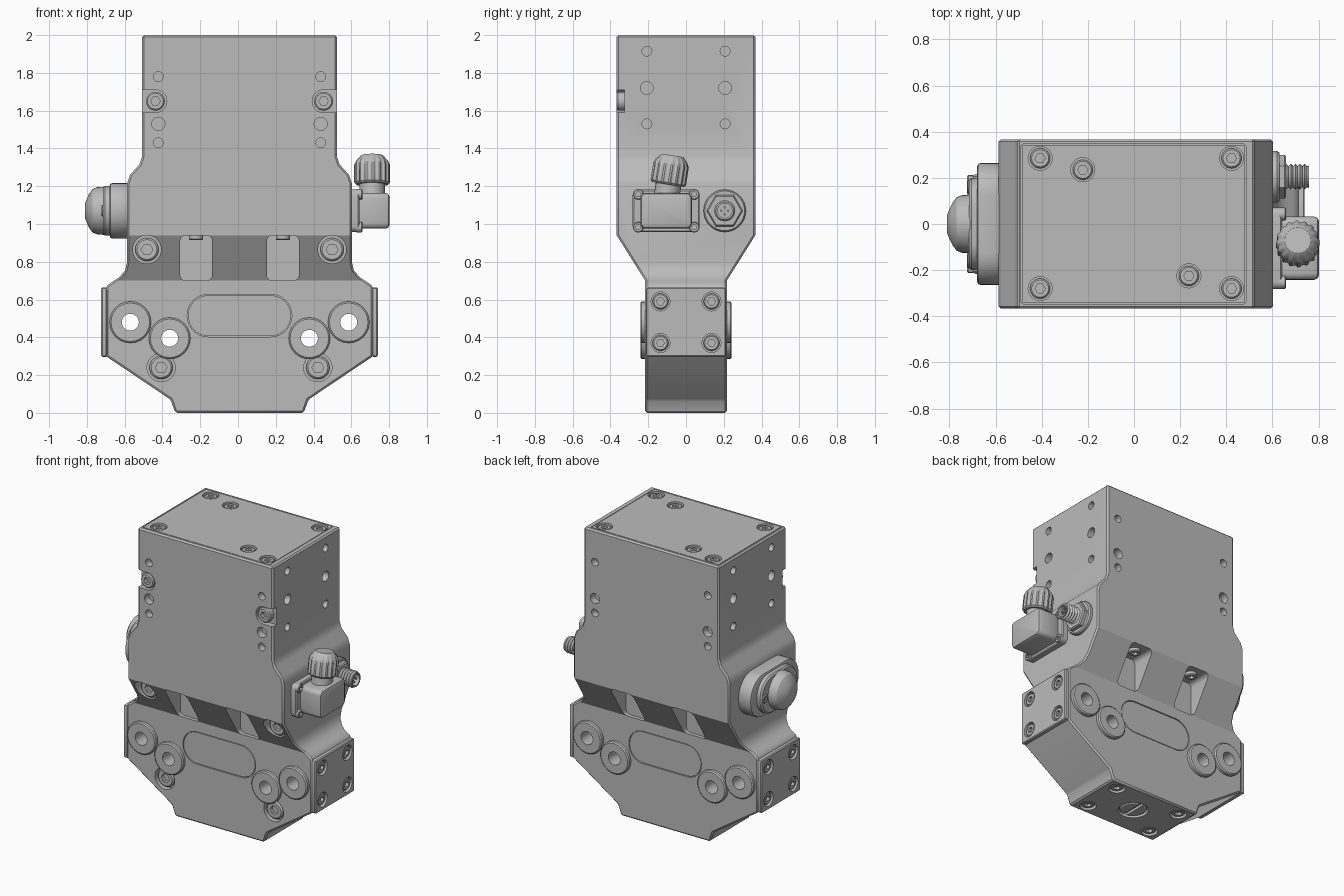
import bpy, bmesh, math
from mathutils import Vector

cube = bpy.data.objects.get("Cube")
if cube:
    bpy.data.objects.remove(cube, do_unlink=True)

grey = bpy.data.materials.new("machined_grey")
grey.use_nodes = True
colour = (0.5, 0.5, 0.5, 1)
grey.diffuse_color = colour
grey.node_tree.nodes["Principled BSDF"].inputs["Base Color"].default_value = colour
CX = 0.008  # body centre line
parts = []


def finish(name, bm):
    bmesh.ops.recalc_face_normals(bm, faces=bm.faces)
    mesh = bpy.data.meshes.new(name)
    bm.to_mesh(mesh)
    bm.free()
    mesh.materials.append(grey)
    ob = bpy.data.objects.new(name, mesh)
    bpy.context.collection.objects.link(ob)
    parts.append(ob)
    return ob


def prism(name, pts, axis, a, b):
    """Extrude a 2D outline along x, y or z."""
    place = {"x": lambda u, v, w: (w, u, v), "y": lambda u, v, w: (u, w, v),
             "z": lambda u, v, w: (u, v, w)}[axis]
    bm = bmesh.new()
    lo = [bm.verts.new(place(u, v, a)) for u, v in pts]
    hi = [bm.verts.new(place(u, v, b)) for u, v in pts]
    bm.faces.new(lo)
    bm.faces.new(hi)
    for i in range(len(pts)):
        j = (i + 1) % len(pts)
        bm.faces.new((lo[i], lo[j], hi[j], hi[i]))
    return finish(name, bm)


def rounded(u, v, hu, hv, r, n=6):
    """Rounded rectangle outline."""
    pts = []
    for k, (su, sv) in enumerate(((1, 1), (-1, 1), (-1, -1), (1, -1))):
        for i in range(n + 1):
            t = math.pi / 2 * (k + i / n)
            pts.append((u + su * (hu - r) + r * math.cos(t), v + sv * (hv - r) + r * math.sin(t)))
    return pts


def lathe(name, origin, axis, profile, segs=24, shape=None, ring=False):
    """Revolve (radius, height) points about an axis; shape scales rings."""
    rot = Vector(axis).to_track_quat("Z", "Y")
    bm = bmesh.new()
    rows = []
    for k, (r, h) in enumerate(profile):
        row = []
        for i in range(segs):
            t = math.tau * i / segs
            s = r * (shape(k, i, t) if shape else 1)
            p = Vector((s * math.cos(t), s * math.sin(t), h))
            row.append(bm.verts.new(Vector(origin) + rot @ p))
        rows.append(row)
    pairs = list(zip(rows, rows[1:])) + ([(rows[-1], rows[0])] if ring else [])
    for p, q in pairs:
        for i in range(segs):
            j = (i + 1) % segs
            bm.faces.new((p[i], p[j], q[j], q[i]))
    if not ring:
        bm.faces.new(rows[0])
        bm.faces.new(rows[-1])
    return finish(name, bm)


def apply_mod(ob, kind, **settings):
    mod = ob.modifiers.new(kind, kind)
    for key, value in settings.items():
        setattr(mod, key, value)
    bpy.context.view_layer.objects.active = ob
    bpy.ops.object.modifier_apply(modifier=mod.name)


def bevel(ob, width, segments=1):
    apply_mod(ob, "BEVEL", width=width, segments=segments, limit_method="ANGLE",
              angle_limit=math.radians(36))
    return ob


def cut(targets, cutter, operation="DIFFERENCE"):
    for ob in targets:
        apply_mod(ob, "BOOLEAN", object=cutter, operation=operation, solver="EXACT")
    parts.remove(cutter)
    bpy.data.objects.remove(cutter, do_unlink=True)


def hole(targets, origin, axis, r, depth, out=0.02):
    cut(targets, lathe("hole_cutter", origin, axis, [(r, -depth), (r, out)]))


def hexagon(t):
    return math.cos(math.pi / 6) / math.cos(t % (math.pi / 3) - math.pi / 6)


def screw(name, origin, axis, r, top=0.0, height=0.04):
    """Cap screw with a hexagon socket, its head ending at height top."""
    prof = [(r, top - height), (r, top - r * .15), (r * .85, top), (r * .5, top), (r * .5, top - height * .6)]
    return lathe(name, origin, axis, prof, shape=lambda k, i, t: hexagon(t) if k > 2 else 1)


def sunk_screw(name, targets, origin, axis, r):
    hole(targets, origin, axis, r, 0.035)
    screw(name, origin, axis, r * .84, -0.006, 0.032)


# Body: front outline intersected with side outline
half = [(.515, 2), (.515, 1.36), (.53, 1.315), (.58, 1.26), (.595, 1.215), (.595, .8), (.605, .755),
        (.635, .72), (.68, .69), (.707, .67), (.707, .3), (.365, .07), (.34, 0)]
outline = [(CX + x, z) for x, z in half] + [(CX - x, z) for x, z in reversed(half)]
body = prism("body", outline, "y", -.6, .6)
side = [(.367, 2.1), (.367, .94), (.216, .7), (.216, -.1)]
cut([body], prism("side_cutter", side + [(-y, z) for y, z in reversed(side)], "x", -1, 1), "INTERSECT")
bevel(body, .01)

# Top cover let into the body
cut([body], prism("cover_cutter", rounded(CX - .01, 0, .487, .347, .01, 2), "z", 1.985, 2.1))
cover = prism("top_cover", rounded(CX - .01, 0, .483, .343, .01, 2), "z", 1.98, 2)
for x, y in ((-.415, .285), (.415, .285), (-.415, -.28), (.415, -.28), (-.23, .235), (.23, -.225)):
    sunk_screw("cover_screw", [body, cover], (CX + x, y, 2), (0, 0, 1), .052)

# Front and back details
for f in (-1, 1):
    n = (0, f, 0)
    cut([body], prism("inlay_cutter", rounded(CX, .515, .277, .112, .11, 8), "y", f * .206, f * .4))
    prism("oval_inlay", rounded(CX, .515, .272, .107, .105, 8), "y", f * .2, f * .214)
    for s in (-1, 1):
        x = CX + s * .23
        cut([body], prism("pocket_cutter", rounded(x, .82, .085, .12, .03, 4), "y", f * .19, f * .6))
        screw("pocket_bolt", (x, f * .29, .94), (0, 0, -1), .038, .025, .035)
        for z, r in ((1.78, .026), (1.53, .035), (1.43, .026)):
            hole([body], (CX + s * .43, f * .367, z), n, r, .05)

# Front screws in counterbores and open notches
for s in (-1, 1):
    x = CX + s * .445
    cut([body], prism("notch_cutter", rounded(x + s * .1, 1.65, .16, .06, .059, 6), "y", -.5, -.325))
    screw("notch_screw", (x, -.367, 1.65), (0, -1, 0), .05, 0, .05)
    hole([body], (CX + s * .49, -.255, .865), (0, -1, 0), .075, 0, .3)
    screw("shoulder_screw", (CX + s * .49, -.255, .865), (0, -1, 0), .062, .03, .04)
    hole([body], (CX + s * .415, -.216, .24), (0, -1, 0), .075, .04)
    screw("lower_screw", (CX + s * .415, -.216, .24), (0, -1, 0), .062, -.005, .04)

# Through holes with raised washers
for s in (-1, 1):
    for x, z in ((.578, .48), (.37, .395)):
        hole([body], (CX + s * x, 0, z), (0, 1, 0), .045, .5, .5)
        for f in (-1, 1):
            lathe("washer", (CX + s * x, f * .21, z), (0, f, 0),
                  [(.045, 0), (.045, .032), (.102, .032), (.11, .025), (.11, 0)], 24, ring=True)

# End plates and side holes
for s in (-1, 1):
    n = (s, 0, 0)
    plate = bevel(prism("end_plate", rounded(0, .48, .213, .183, .008, 1), "x",
                        CX + s * .70, CX + s * .732), .008)
    for y in (-.135, .135):
        for z in (.37, .59):
            sunk_screw("end_screw", [plate, body], (CX + s * .732, y, z), n, .05)
    for y in (-.207, .207):
        for z, r in ((1.915, .026), (1.72, .034), (1.53, .026)):
            hole([body], (CX + s * .515, y, z), n, r, .05)

# Underside screws and slotted plug
for x in (-.25, .25):
    for y in (-.14, .14):
        sunk_screw("base_screw", [body], (CX + x, y, 0), (0, 0, -1), .052)
hole([body], (CX, 0, 0), (0, 0, -1), .095, .03)
plug = lathe("slotted_plug", (CX, 0, 0), (0, 0, -1), [(.085, -.035), (.085, -.01), (.075, -.003)])
cut([plug], prism("slot_cutter", rounded(CX, 0, .012, .2, .003, 1), "z", -.1, .02))

# Left button housing with dome
bevel(prism("button_flange", rounded(0, 1.07, .265, .147, .14, 8), "x", -.57, -.68), .015, 2)
bevel(prism("button_rim", rounded(0, 1.07, .2, .132, .125, 8), "x", -.67, -.715), .01)
lathe("button_dome", (-.7, 0, 1.07), (-1, 0, 0),
      [(.128, 0), (.125, .045), (.115, .07), (.09, .088), (.06, .102), (.04, .11)], 32)
for y in (-.162, .162):
    screw("button_screw", (-.715, y, 1.07), (-1, 0, 0), .03, .008, .03)

# Right elbow connector
Y = -.105
bevel(prism("elbow_flange", rounded(Y, 1.07, .177, .112, .03, 4), "x", .59, .642), .006)
bevel(prism("elbow_housing", rounded(Y, 1.07, .137, .095, .03, 4), "x", .63, .802), .02, 2)
for y in (-.148, .148):
    for z in (-.087, .087):
        screw("elbow_screw", (.642, Y + y, 1.07 + z), (1, 0, 0), .028, .016, .03)
lean = (0, .16, 1)
lathe("elbow_neck", (.71, Y, 1.13), lean, [(.068, 0), (.068, .12)])
lathe("knurled_nut", (.71, Y, 1.15), lean,
      [(.085, .06), (.095, .07), (.095, .165), (.085, .185), (.062, .212), (.056, .216)], 64,
      lambda k, i, t: .93 if k < 4 and i % 4 > 1 else 1)

# Right round socket: flange, hexagon nut, threaded barrel with pins
at = (.6, .205, 1.07)
lathe("socket_flange", at, (1, 0, 0), [(.112, -.01), (.112, .02), (.105, .03)], 32)
lathe("socket_nut", at, (1, 0, 0), [(.095, .02), (.095, .052), (.088, .06)], 24, lambda k, i, t: hexagon(t))
threads = [(.056 if i % 2 else .046, .05 + .01 * i) for i in range(11)]
lathe("socket_barrel", at, (1, 0, 0), threads + [(.048, .158), (.038, .158), (.038, .11)])
for dy, dz in ((.018, 0), (-.018, 0), (0, .018), (0, -.018)):
    lathe("socket_pin", (.7, at[1] + dy, at[2] + dz), (1, 0, 0), [(.007, 0), (.007, .045)], 8)

# Smooth curved faces, keep edges sharp
bpy.ops.object.select_all(action="DESELECT")
for ob in parts:
    ob.select_set(True)
bpy.context.view_layer.objects.active = body
bpy.ops.object.shade_smooth_by_angle(angle=math.radians(30))
